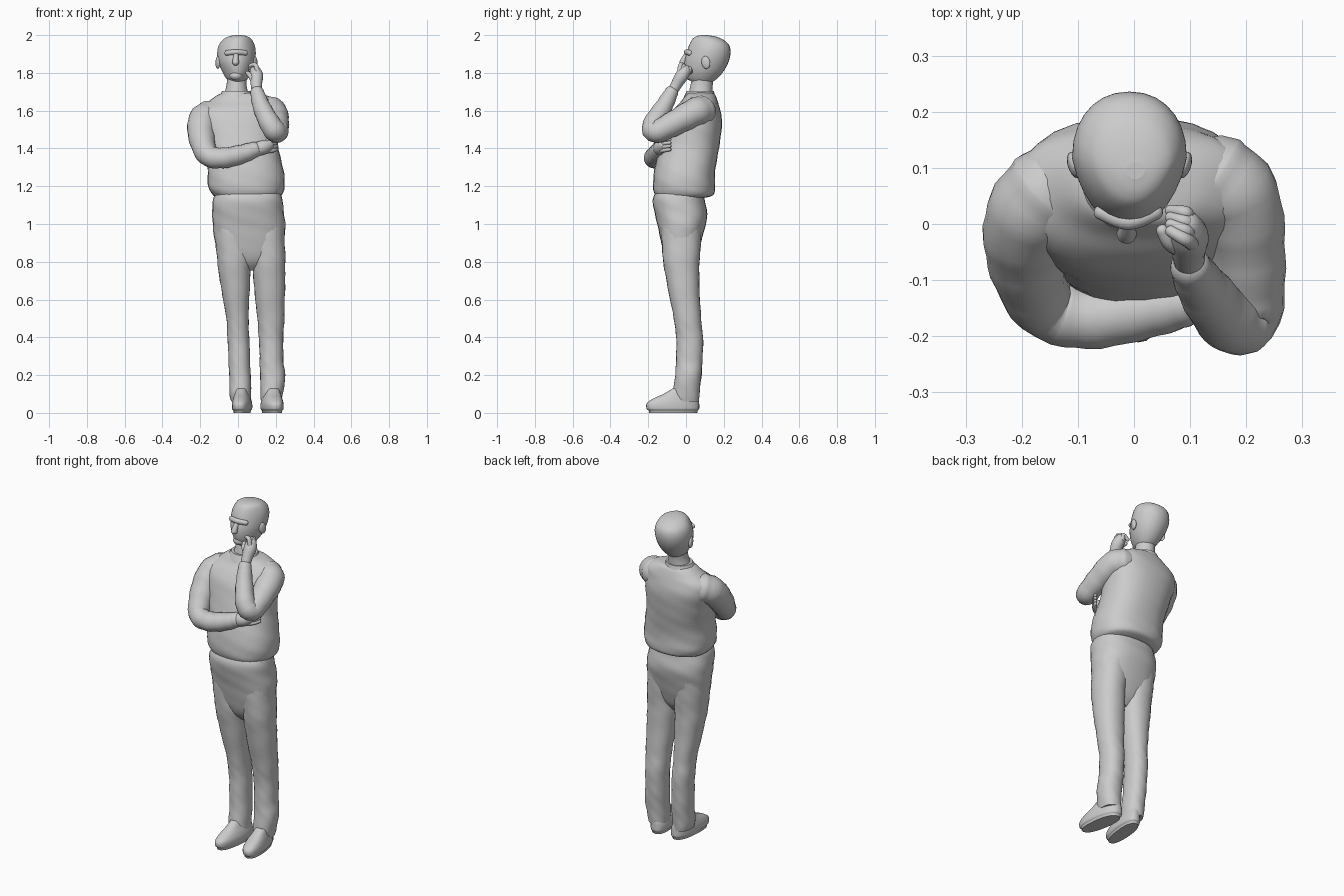
import bpy, bmesh, math
from mathutils import Vector

SIDES = 28


def spline(rows, n=5):
    """Catmull-Rom interpolation through rows of numbers."""
    out = []
    for i in range(len(rows) - 1):
        a, b, c, d = (rows[max(0, min(len(rows) - 1, i + k))] for k in (-1, 0, 1, 2))
        for s in range(n):
            t = s / n
            out.append([0.5 * (2 * q + (r - p) * t + (2 * p - 5 * q + 4 * r - u) * t * t
                               + (3 * q - p - 3 * r + u) * t ** 3)
                        for p, q, r, u in zip(a, b, c, d)])
    return out + [list(rows[-1])]


def skin(name, rings):
    """Bridge rings of points into one closed smooth surface."""
    bm = bmesh.new()
    loops = [[bm.verts.new(p) for p in ring] for ring in rings]
    n = len(loops[0])
    for a, b in zip(loops, loops[1:]):
        for i in range(n):
            j = (i + 1) % n
            bm.faces.new((a[i], a[j], b[j], b[i]))
    bm.faces.new(loops[0])
    bm.faces.new(loops[-1])
    bmesh.ops.recalc_face_normals(bm, faces=bm.faces)
    for f in bm.faces:
        f.smooth = len(f.verts) == 4
    me = bpy.data.meshes.new(name)
    bm.to_mesh(me)
    bm.free()
    ob = bpy.data.objects.new(name, me)
    bpy.context.collection.objects.link(ob)
    return ob


def body(name, rows, power=2.3, shear=0.0, egg=0.0, fold=0.0):
    """Loft level sections given as (z, x0, x1, y0, y1)."""
    rings = []
    for z, x0, x1, y0, y1 in spline(rows):
        cx, cy, rx, ry = (x0 + x1) / 2, (y0 + y1) / 2, (x1 - x0) / 2, (y1 - y0) / 2
        ring = []
        for i in range(SIDES):
            a = 2 * math.pi * i / SIDES
            c, s = math.cos(a), math.sin(a)
            u = math.copysign(abs(c) ** (2 / power), c)
            v = math.copysign(abs(s) ** (2 / power), s)
            k = 1 + fold * math.sin(z * 55 + 2 * a) * math.sin(3 * a + z * 17)
            w = u * (1 + egg * min(v, 0))            # narrower towards the front
            ring.append((cx + rx * w * k - shear * ry * v, cy + ry * v * k, z))
        rings.append(ring)
    return skin(name, rings)


def limb(name, pts, flat=1.0, fold=0.0):
    """Rounded tube through points (x, y, z, radius)."""
    path = spline(pts)
    pos = [Vector(p[:3]) for p in path]
    rad = [p[3] for p in path]
    rings, side, last = [], None, None
    for i, p in enumerate(pos):
        t = (pos[min(i + 1, len(pos) - 1)] - pos[max(i - 1, 0)]).normalized()
        if side is None:
            side = t.orthogonal().normalized()
        else:
            side = last.rotation_difference(t) @ side
        last = t
        up = t.cross(side)
        r = rad[i] * (1 + fold * math.sin(i * 1.9))

        def ring(shift, scale):
            return [p + t * shift + (side * math.cos(a) + up * flat * math.sin(a)) * r * scale
                    for a in (2 * math.pi * k / 20 for k in range(20))]
        caps = [(0.75, 0.3), (0.6, 0.62), (0.35, 0.87)]
        if i == 0:
            rings += [ring(-r * h, s) for h, s in caps]
        rings.append(ring(0, 1))
        if i == len(pos) - 1:
            rings += [ring(r * h, s) for h, s in reversed(caps)]
    return skin(name, rings)


def ball(name, loc, scale, rot=(0, 0, 0)):
    bpy.ops.mesh.primitive_uv_sphere_add(segments=20, ring_count=12, location=loc, rotation=rot)
    ob = bpy.context.object
    ob.name = name
    ob.scale = scale
    bpy.ops.object.shade_smooth()
    return ob


# Head, tipped back a little
body("head", [
    (1.745, -.035, .03, .04, .13), (1.77, -.062, .052, .012, .165),
    (1.81, -.085, .075, -.004, .20), (1.86, -.106, .09, -.008, .226),
    (1.91, -.11, .094, .004, .236), (1.95, -.10, .087, .018, .226),
    (1.98, -.075, .07, .035, .19), (1.994, -.045, .048, .055, .15),
    (2.0, -.015, .02, .08, .11)], power=2.15, egg=.22)
limb("nose", [(-.01, .005, 1.90, .012), (-.012, -.012, 1.87, .016), (-.013, -.018, 1.853, .018)])
limb("brow", [(-.06, .022, 1.905, .014), (-.01, .004, 1.91, .015), (.04, .022, 1.905, .014)])
ball("chin", (-.01, .025, 1.785), (.035, .03, .025))
for sx in (-1, 1):
    ball("ear", (-.008 + sx * .098, .105, 1.855), (.012, .024, .034), (.2, 0, sx * -.3))

# Neck and collar
body("neck", [(1.62, -.085, .075, .01, .14), (1.69, -.072, .055, .015, .14),
              (1.74, -.06, .045, .025, .142), (1.80, -.06, .045, .04, .15)], power=2)
body("collar", [(1.64, -.12, .105, -.025, .165), (1.675, -.10, .082, -.01, .155),
                (1.705, -.084, .066, .005, .147)], power=2)

# Sweater torso, blousing over the waist
body("sweater", [
    (1.14, -.115, .215, -.15, .11), (1.155, -.135, .232, -.165, .145),
    (1.19, -.156, .245, -.175, .153), (1.25, -.16, .248, -.172, .153),
    (1.35, -.163, .225, -.155, .165), (1.45, -.185, .21, -.125, .183),
    (1.55, -.21, .21, -.095, .19), (1.61, -.205, .21, -.06, .18),
    (1.65, -.155, .195, -.025, .168), (1.685, -.105, .13, .0, .152),
    (1.695, -.07, .07, .02, .13)], power=2.35, fold=.012)

# Trousers
body("trouser_seat", [
    (1.18, -.11, .22, -.155, .095), (1.13, -.132, .235, -.175, .10),
    (1.05, -.136, .245, -.165, .112), (.97, -.132, .25, -.145, .098),
    (.87, -.11, .235, -.125, .07), (.80, -.05, .18, -.10, .045),
    (.755, .03, .11, -.06, .01)], power=2.4, fold=.012)
body("right_trouser_leg", [
    (.99, -.125, .06, -.13, .085), (.85, -.115, .072, -.126, .075),
    (.70, -.096, .064, -.104, .07), (.50, -.062, .056, -.065, .08),
    (.40, -.056, .06, -.052, .09), (.28, -.05, .064, -.052, .088),
    (.18, -.046, .068, -.058, .08), (.10, -.044, .07, -.068, .072),
    (.06, -.035, .07, -.065, .068)], power=2.2, fold=.025)
body("left_trouser_leg", [
    (.99, .06, .243, -.13, .085), (.85, .075, .25, -.126, .075),
    (.70, .082, .25, -.104, .07), (.50, .102, .245, -.065, .08),
    (.40, .11, .24, -.052, .09), (.28, .115, .24, -.052, .088),
    (.20, .117, .25, -.058, .08), (.10, .12, .238, -.068, .072),
    (.06, .122, .228, -.065, .068)], power=2.2, fold=.025)

# Shoes
for name, x0, x1, turn in (("right_shoe", -.03, .072, -.12), ("left_shoe", .125, .238, .17)):
    body(name, [
        (.012, x0 + .008, x1 - .008, -.195, .06), (.022, x0, x1, -.208, .07),
        (.05, x0, x1, -.208, .07), (.075, x0 + .006, x1 - .006, -.175, .068),
        (.10, x0 + .014, x1 - .014, -.12, .062), (.13, x0 + .02, x1 - .02, -.07, .055)],
        power=2.5, shear=-turn * -1 * .8, egg=.1)
    sole = bpy.data.objects[name]
    for v in sole.data.vertices:                       # press the sole onto the ground
        if v.co.z < .0125:
            v.co.z = 0

# Right arm folded across the chest
limb("right_sleeve", [
    (-.145, .065, 1.575, .082), (-.185, .015, 1.545, .08), (-.192, -.06, 1.46, .071),
    (-.16, -.145, 1.365, .058), (-.08, -.168, 1.35, .055), (.02, -.155, 1.37, .05),
    (.09, -.142, 1.395, .042)], fold=.025)
limb("right_hand", [(.08, -.14, 1.39, .036), (.13, -.135, 1.405, .038), (.165, -.12, 1.42, .03)])
for k in range(4):
    z = 1.385 + k * .018
    limb("right_finger", [(.15, -.135, z, .012), (.185, -.115, z + .005, .011),
                          (.205, -.085, z + .01, .009)])

# Left arm raised, hand resting against the cheek
limb("left_sleeve", [
    (.14, .085, 1.60, .08), (.185, .045, 1.59, .076), (.203, -.06, 1.535, .067),
    (.203, -.16, 1.488, .06), (.17, -.172, 1.53, .056), (.125, -.118, 1.62, .047),
    (.10, -.075, 1.70, .036)], fold=.025)
limb("left_hand", [(.10, -.078, 1.69, .026), (.097, -.05, 1.74, .03), (.098, -.022, 1.785, .035),
                   (.09, .0, 1.815, .028)])
for k in range(4):
    limb("left_finger", [(.105 - k * .004, -.035 + k * .016, 1.80, .013),
                         (.092, -.028 + k * .016, 1.842 - k * .006, .012),
                         (.064, -.012 + k * .012, 1.838 - k * .012, .010)])
limb("left_thumb", [(.085, -.045, 1.75, .014), (.064, -.035, 1.785, .013), (.05, -.01, 1.80, .011)])
